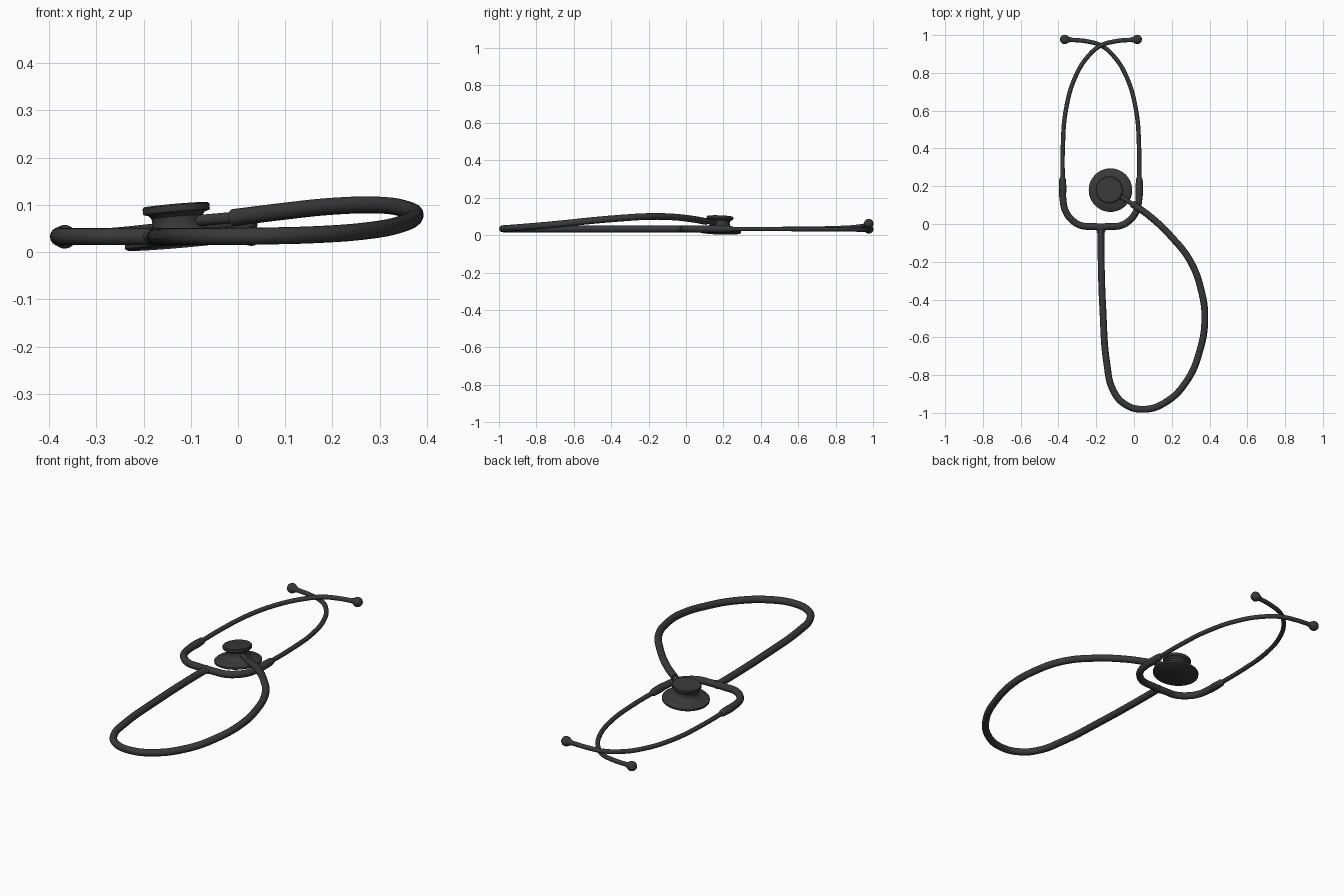
import bpy, bmesh, math
from mathutils import Vector

if "Cube" in bpy.data.objects:
    bpy.data.objects.remove(bpy.data.objects["Cube"])

dark = bpy.data.materials.new("dark_rubber")
dark.diffuse_color = (0.04, 0.04, 0.04, 1)
dark.use_nodes = True
dark.node_tree.nodes["Principled BSDF"].inputs["Base Color"].default_value = dark.diffuse_color
AXIS_X = -0.175   # centre line of the headset


def finish(ob, name):
    ob.name = name
    ob.data.materials.clear()
    ob.data.materials.append(dark)
    bpy.ops.object.select_all(action='DESELECT')
    ob.select_set(True)
    bpy.context.view_layer.objects.active = ob
    bpy.ops.object.shade_smooth_by_angle(angle=math.radians(35))
    return ob


def tube(name, pts, r, radii=None):
    """Round tube through the points, optionally with a radius factor per point."""
    cu = bpy.data.curves.new(name, 'CURVE')
    cu.dimensions = '3D'
    cu.bevel_depth = r
    cu.bevel_resolution = 6
    cu.resolution_u = 10
    cu.use_fill_caps = True
    sp = cu.splines.new('BEZIER')
    sp.bezier_points.add(len(pts) - 1)
    for i, (bp, p) in enumerate(zip(sp.bezier_points, pts)):
        bp.co = p
        bp.handle_left_type = bp.handle_right_type = 'AUTO'
        bp.radius = radii[i] if radii else 1
    ob = bpy.data.objects.new(name, cu)
    bpy.context.collection.objects.link(ob)
    bpy.ops.object.select_all(action='DESELECT')
    ob.select_set(True)
    bpy.context.view_layer.objects.active = ob
    bpy.ops.object.convert(target='MESH')
    return finish(bpy.context.view_layer.objects.active, name)


def lathe(name, profile, loc, axis, segs=48, scale=(1, 1, 1)):
    """Turned part: (radius, height) profile spun round the given axis."""
    bm = bmesh.new()
    vs = [bm.verts.new((r, 0, h)) for r, h in profile]
    es = [bm.edges.new(e) for e in zip(vs, vs[1:])]
    bmesh.ops.spin(bm, geom=vs + es, cent=(0, 0, 0), axis=(0, 0, 1),
                   angle=2 * math.pi, steps=segs, use_duplicate=False)
    bmesh.ops.remove_doubles(bm, verts=bm.verts, dist=1e-5)
    bmesh.ops.recalc_face_normals(bm, faces=bm.faces)
    me = bpy.data.meshes.new(name)
    bm.to_mesh(me)
    bm.free()
    ob = bpy.data.objects.new(name, me)
    bpy.context.collection.objects.link(ob)
    ob.location = loc
    ob.rotation_mode = 'QUATERNION'
    ob.rotation_quaternion = Vector(axis).to_track_quat('Z', 'Y')
    ob.scale = scale
    return finish(ob, name)


# Main tube: down from the yoke, round the loop and back to the chestpiece
tube("main_tube", [
    (-0.175, -0.01, 0.033), (-0.174, -0.19, 0.033), (-0.165, -0.45, 0.033),
    (-0.143, -0.745, 0.033), (-0.112, -0.877, 0.033), (-0.05, -0.953, 0.033),
    (0.05, -0.981, 0.034), (0.165, -0.945, 0.037), (0.28, -0.83, 0.046),
    (0.35, -0.665, 0.061), (0.375, -0.5, 0.078), (0.358, -0.36, 0.090),
    (0.3, -0.2, 0.0995), (0.2, -0.07, 0.097), (0.085, 0.04, 0.085),
    (-0.01, 0.107, 0.073)], 0.018)

# Yoke: U-shaped tube with swollen, tapered cuffs
half = [(-0.203, 0.25, 1 / 1.5), (-0.203, 0.235, 1), (-0.203, 0.19, 1.12),
        (-0.201, 0.13, 1), (-0.187, 0.067, 1), (-0.152, 0.02, 1),
        (-0.105, -0.008, 1), (-0.05, -0.013, 1)]
full = half + [(-x, y, r) for x, y, r in reversed(half)]
tube("yoke", [(AXIS_X + x, y, 0.033) for x, y, _ in full], 0.018,
     [r for _, _, r in full])

# Flared joint between the yoke and the main tube
lathe("yoke_joint", [(0, 0), (0.034, 0), (0.034, 0.016), (0.025, 0.024),
                     (0.0205, 0.034), (0.018, 0.05), (0, 0.05)],
      (AXIS_X, -0.008, 0.033), (0, -1, 0), 24, (1, 0.56, 1))

# Crossing ear tubes with rounded ear tips
arm = [(-0.202, 0.2), (-0.202, 0.4), (-0.185, 0.607), (-0.135, 0.78),
       (-0.068, 0.888), (0, 0.945), (0.075, 0.967), (0.17, 0.976)]
over = [0.033, 0.033, 0.034, 0.037, 0.042, 0.049, 0.055, 0.061]
under = [0.033, 0.033, 0.032, 0.031, 0.03, 0.029, 0.03, 0.032]
tip = [(0, -0.024), (0.011, -0.022), (0.014, -0.012)]
tip += [(0.025 * math.sin(a), 0.014 - 0.025 * math.cos(a))
        for a in [math.radians(40 + 14 * i) for i in range(11)]]
tip[-1] = (0, 0.039)
for side, zs, label in ((1, over, "left"), (-1, under, "right")):
    pts = [Vector((AXIS_X + side * x, y, z)) for (x, y), z in zip(arm, zs)]
    tube(label + "_ear_tube", pts, 0.0115)
    d = Vector((side, 0.05, 0.04 if side > 0 else 0.02))
    lathe(label + "_ear_tip", tip, pts[-1] + d * 0.008, d, 24)

# Chestpiece: wide diaphragm, waist and small bell, slightly tilted
lathe("chestpiece", [
    (0, 0), (0.110, 0), (0.115, 0.003), (0.115, 0.013), (0.109, 0.018),
    (0.085, 0.022), (0.066, 0.029), (0.056, 0.039), (0.053, 0.050),
    (0.054, 0.062), (0.060, 0.069), (0.070, 0.072), (0.071, 0.075),
    (0.071, 0.085), (0.068, 0.088), (0, 0.088)],
    (-0.124, 0.179, 0.0125), (-0.086, 0.035, 1), 64)

# Metal stem and collar joining chestpiece and main tube
a, b = Vector((-0.125, 0.182, 0.063)), Vector((0.0, 0.1, 0.074))
lathe("chestpiece_stem", [(0, 0), (0.012, 0), (0.012, (b - a).length),
                          (0, (b - a).length)], a, b - a, 24)
